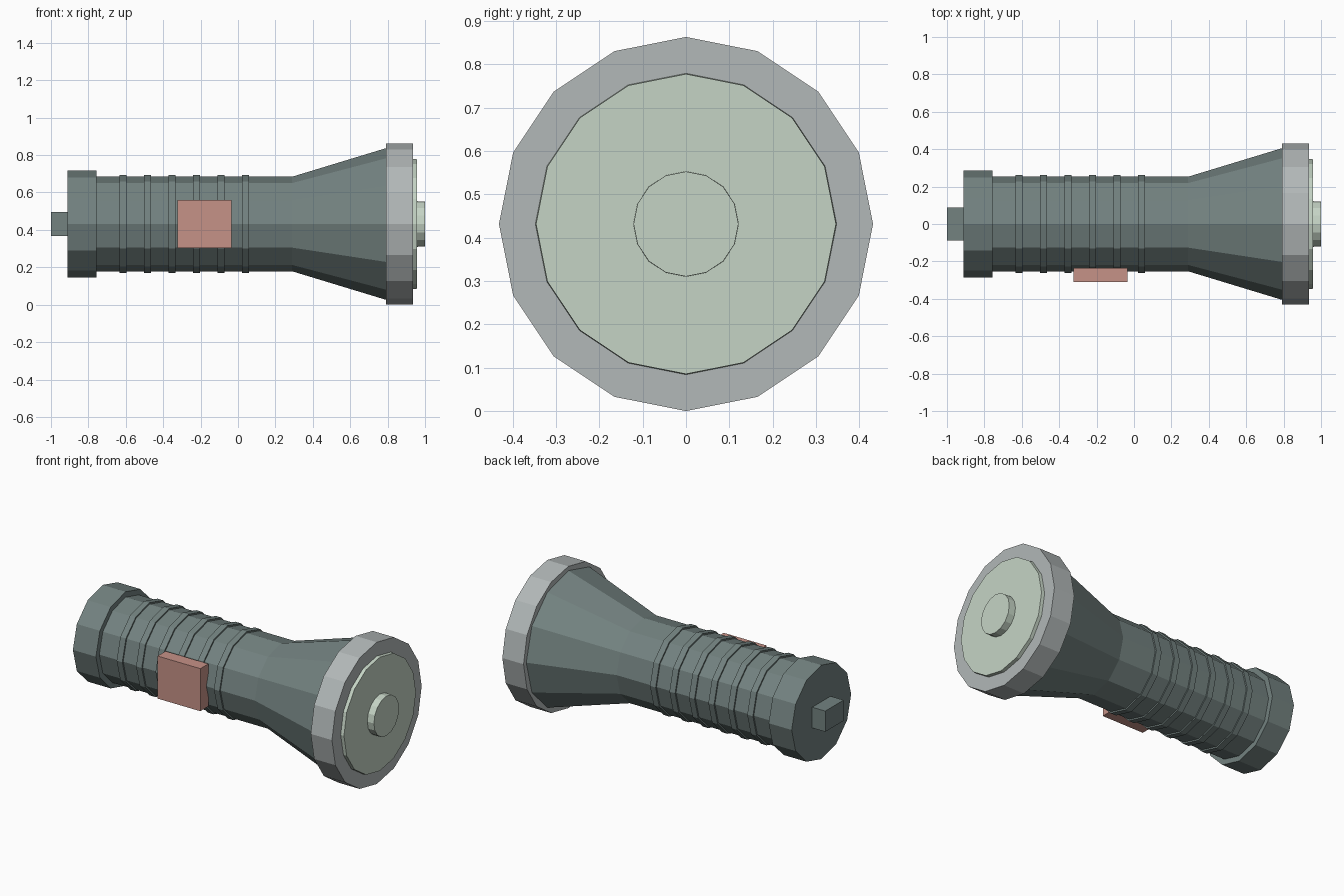
import bpy, bmesh, math

if "Cube" in bpy.data.objects:
    bpy.data.objects.remove(bpy.data.objects["Cube"])

AXIS_Z = 0.4315  # height of the torch's long axis


def srgb(r, g, b):
    def lin(c):
        c /= 255
        return c / 12.92 if c <= 0.04045 else ((c + 0.055) / 1.055) ** 2.4
    return (lin(r), lin(g), lin(b), 1)


def material(name, rgb):
    m = bpy.data.materials.new(name)
    m.diffuse_color = srgb(*rgb)
    m.use_nodes = True
    m.node_tree.nodes["Principled BSDF"].inputs["Base Color"].default_value = m.diffuse_color
    return m


slate = material("slate grey", (115, 130, 128))
silver = material("silver grey", (178, 184, 184))
glass = material("pale green", (197, 212, 197))
coral = material("dusty coral", (198, 146, 135))


def finish(bm, name, mat):
    bmesh.ops.recalc_face_normals(bm, faces=bm.faces[:])
    me = bpy.data.meshes.new(name)
    bm.to_mesh(me)
    bm.free()
    me.materials.append(mat)
    ob = bpy.data.objects.new(name, me)
    bpy.context.collection.objects.link(ob)
    return ob


def lathe(name, profile, sides, mat):
    """Closed faceted solid along x from (x, radius) pairs."""
    bm = bmesh.new()
    loops = []
    for x, r in profile:
        angles = [math.tau * i / sides for i in range(sides)]
        loops.append([bm.verts.new((x, r * math.sin(a), AXIS_Z + r * math.cos(a)))
                      for a in angles])
    for a, b in zip(loops, loops[1:]):
        for i in range(sides):
            j = (i + 1) % sides
            bm.faces.new((a[i], a[j], b[j], b[i]))
    bm.faces.new(loops[0])
    bm.faces.new(loops[-1])
    return finish(bm, name, mat)


def box(name, lo, hi, mat):
    bm = bmesh.new()
    bmesh.ops.create_cube(bm, size=1)
    for v in bm.verts:
        v.co = [(l + h) / 2 + c * (h - l) for l, h, c in zip(lo, hi, v.co)]
    return finish(bm, name, mat)


# Handle, flared head and tail cap
lathe("handle", [(-0.80, 0.253), (0.29, 0.253)], 12, slate)
lathe("flared_head", [(0.29, 0.253), (0.80, 0.408)], 12, slate)
lathe("tail_cap", [(-0.912, 0.286), (-0.757, 0.286)], 12, slate)

# Grip rings
for i in range(6):
    x = -0.615 + 0.131 * i
    lathe(f"grip_ring_{i + 1}", [(x - 0.019, 0.262), (x + 0.019, 0.262)], 12, slate)

# Bezel, lens and centre bulb
lathe("bezel", [(0.792, 0.4315), (0.935, 0.4315)], 16, silver)
lathe("lens", [(0.90, 0.350), (0.956, 0.346)], 16, glass)
lathe("bulb", [(0.94, 0.122), (1.0, 0.121)], 16, glass)

# Tail button and side switch
box("tail_button", (-1.0, -0.088, AXIS_Z - 0.063), (-0.90, 0.088, AXIS_Z + 0.063), slate)
box("side_switch", (-0.324, -0.311, 0.302), (-0.036, -0.234, 0.561), coral)
